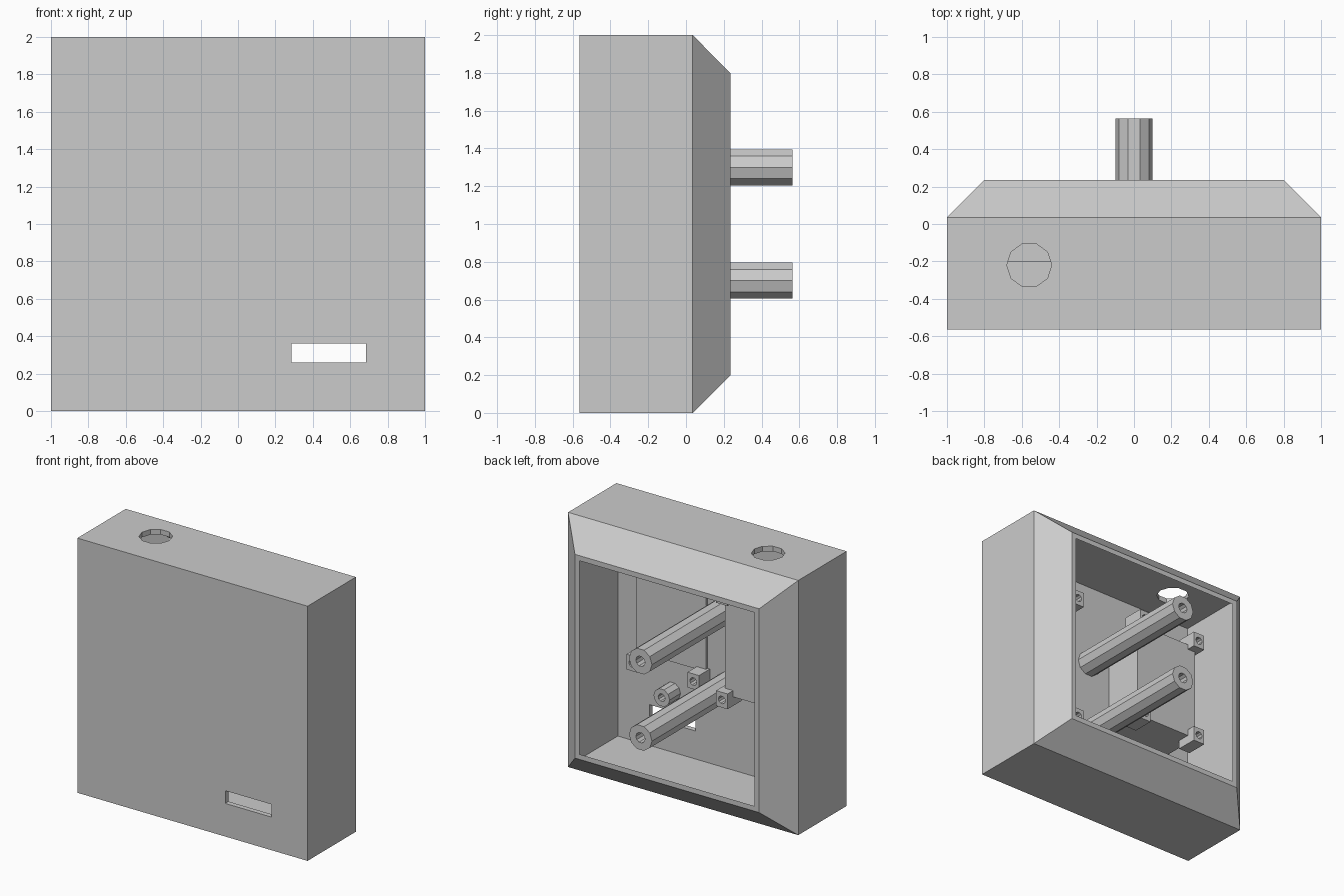
import bpy, bmesh, math
from mathutils import Vector

cube = bpy.data.objects.get("Cube")
if cube:
    bpy.data.objects.remove(cube)

GREY = (0.6, 0.6, 0.6, 1)
grey = bpy.data.materials.new("light grey plastic")
grey.use_nodes = True
grey.diffuse_color = GREY
grey.node_tree.nodes["Principled BSDF"].inputs["Base Color"].default_value = GREY

FLOOR = -0.525   # inner face of the front plate


def finish(name, bm):
    bmesh.ops.recalc_face_normals(bm, faces=bm.faces)
    mesh = bpy.data.meshes.new(name)
    bm.to_mesh(mesh)
    bm.free()
    mesh.materials.append(grey)
    obj = bpy.data.objects.new(name, mesh)
    bpy.context.collection.objects.link(obj)
    return obj


def loft(name, profile, sides, x=0, z=0, phase=0):
    """Rings of (radius, y) joined along y and capped at both ends."""
    bm = bmesh.new()
    rings = []
    for r, y in profile:
        angles = [phase + math.tau * i / sides for i in range(sides)]
        rings.append([bm.verts.new((x + r * math.cos(a), y, z + r * math.sin(a)))
                      for a in angles])
    for a, b in zip(rings, rings[1:]):
        for i in range(sides):
            j = (i + 1) % sides
            bm.faces.new((a[i], a[j], b[j], b[i]))
    bm.faces.new(rings[0])
    bm.faces.new(rings[-1])
    return finish(name, bm)


def box(name, low, high):
    bm = bmesh.new()
    bmesh.ops.create_cube(bm, size=1)
    low, high = Vector(low), Vector(high)
    for v in bm.verts:
        v.co = (low + high) / 2 + v.co * (high - low)
    return finish(name, bm)


def cut(obj, cutter):
    mod = obj.modifiers.new("cut", "BOOLEAN")
    mod.operation = "DIFFERENCE"
    mod.solver = "EXACT"
    mod.object = cutter
    cutter.hide_render = True
    cutter.hide_viewport = True
    cutter.display_type = "WIRE"


def tube(name, x, z, radius, bore, tip):
    """Ten-sided standoff with a blind screw hole in its tip."""
    depth = tip - 0.12
    loft(name, [(radius, FLOOR), (radius, tip), (bore, tip), (bore, depth)], 10, x, z)


def screw_block(name, x, z, tip, base=FLOOR):
    """Square mounting block with a blind screw hole."""
    block = box(name, (x - 0.05, base, z - 0.06), (x + 0.05, tip, z + 0.06))
    cut(block, loft(name + "_cutter", [(0.03, tip - 0.1), (0.03, tip + 0.05)], 10, x, z))


# Hollow case, open at the back, with chamfered back edges
diagonal = math.sqrt(2)
case_profile = [(1, -0.565), (1, 0.035), (0.8, 0.235), (0.76, 0.235),
                (0.96, 0.035), (0.96, FLOOR)]
case = loft("case", [(r * diagonal, y) for r, y in case_profile], 4, 0, 1, math.pi / 4)

# Slot in the front plate and round cable hole in the top
cut(case, box("slot_cutter", (0.285, -0.7, 0.26), (0.685, -0.45, 0.36)))
hole = loft("cable_hole_cutter", [(0.12, -0.15), (0.12, 0.15)], 10)
hole.rotation_euler.x = math.pi / 2
hole.location = (-0.56, -0.22, 2)
cut(case, hole)

# Long posts projecting through the open back
for name, z in (("lower_post", 0.7), ("upper_post", 1.3)):
    tube(name, 0, z, 0.1, 0.04, 0.565)

# Thin left mounting plate with its four blocks, and a boss above the slot
box("left_plate", (0.18, FLOOR - 0.01, 0.76), (0.79, FLOOR + 0.02, 1.7))
for x in (0.21, 0.74):
    for z in (0.72, 1.73):
        screw_block("left_plate_block", x, z, -0.39)
tube("slot_boss", 0.485, 0.52, 0.07, 0.03, -0.39)

# Deep right mounting platform with its four blocks
box("right_platform", (-0.76, FLOOR - 0.01, 0.8), (-0.2, -0.2, 1.58))
for x in (-0.22, -0.74):
    for z in (0.79, 1.6):
        screw_block("right_platform_block", x, z, -0.13, -0.3)
